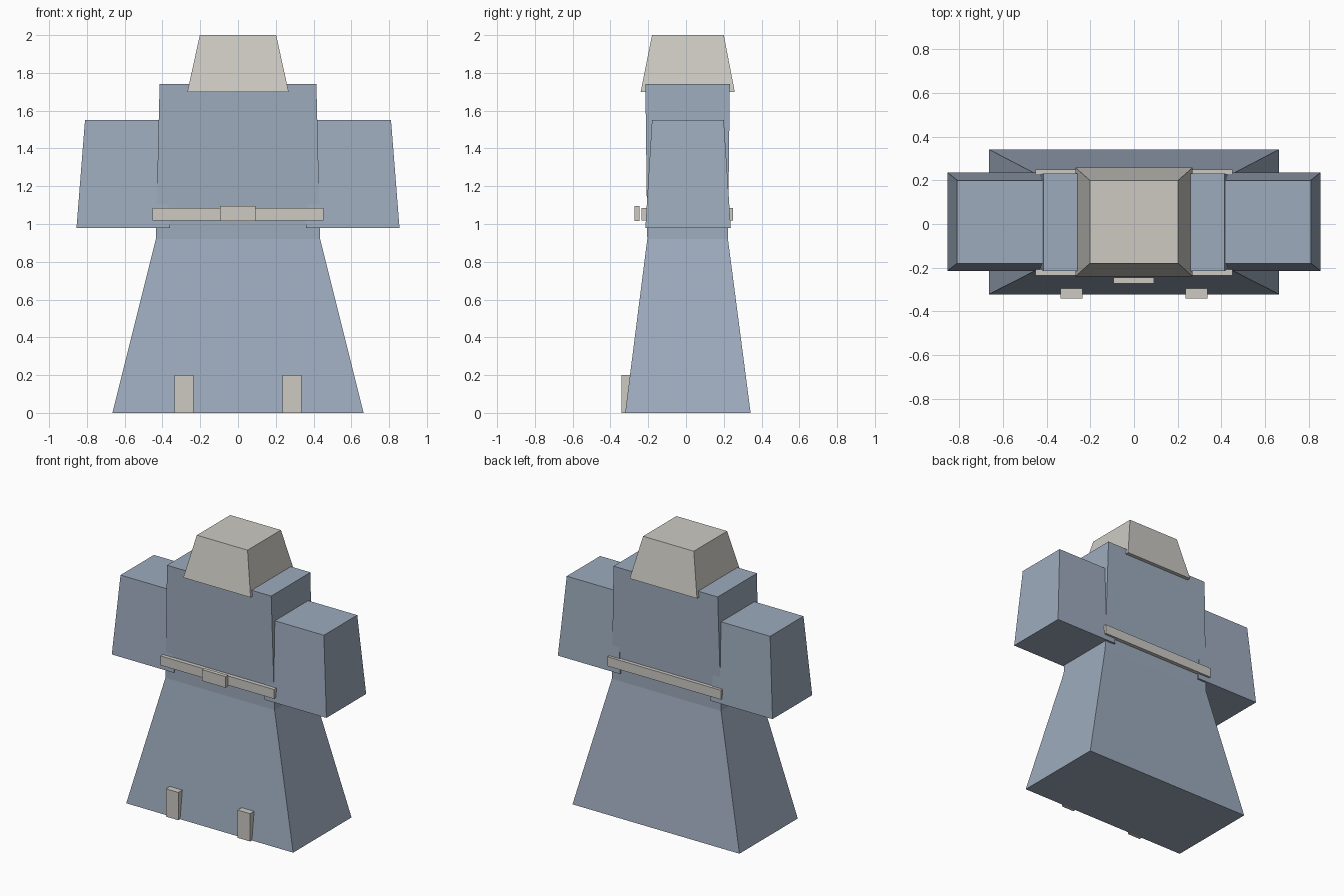
import bpy

cube = bpy.data.objects.get("Cube")
if cube:
    bpy.data.objects.remove(cube, do_unlink=True)


def material(name, rgb):
    mat = bpy.data.materials.new(name)
    mat.use_nodes = True
    color = (*rgb, 1.0)
    mat.diffuse_color = color
    mat.node_tree.nodes["Principled BSDF"].inputs["Base Color"].default_value = color
    return mat


blue = material("dusty blue", (0.34, 0.41, 0.51))
cream = material("warm pale grey", (0.61, 0.59, 0.545))


def tapered_box(name, mat, z0, z1, bottom, top=None):
    """Box between two heights; each end is a rectangle (x0, x1, y0, y1)."""
    verts = []
    for z, (x0, x1, y0, y1) in ((z0, bottom), (z1, top or bottom)):
        verts += [(x0, y0, z), (x1, y0, z), (x1, y1, z), (x0, y1, z)]
    sides = [(i, (i + 1) % 4, (i + 1) % 4 + 4, i + 4) for i in range(4)]
    mesh = bpy.data.meshes.new(name)
    mesh.from_pydata(verts, [], [(3, 2, 1, 0), (4, 5, 6, 7)] + sides)
    mesh.materials.append(mat)
    obj = bpy.data.objects.new(name, mesh)
    bpy.context.collection.objects.link(obj)
    return obj


def mirrored(rect):
    x0, x1, y0, y1 = rect
    return (-x1, -x0, y0, y1)


# Flared skirt and upright torso
waist = (-0.435, 0.435, -0.205, 0.222)
tapered_box("skirt", blue, 0, 0.92, (-0.665, 0.665, -0.322, 0.342), waist)
tapered_box("torso", blue, 0.92, 1.74, waist, (-0.415, 0.415, -0.215, 0.232))

# Head, sunk slightly into the torso
tapered_box("head", cream, 1.70, 2.0, (-0.268, 0.268, -0.24, 0.258), (-0.202, 0.202, -0.18, 0.2))

# Belt wrapping the waist, with a buckle standing just off it
tapered_box("belt", cream, 1.018, 1.085, (-0.452, 0.452, -0.236, 0.25))
tapered_box("buckle", cream, 1.015, 1.096, (-0.094, 0.092, -0.273, -0.245))

# Arms and feet on both sides
arm_low, arm_high = (0.36, 0.855, -0.215, 0.237), (0.4, 0.81, -0.18, 0.2)
foot = (0.236, 0.336, -0.342, -0.295)
for side, flip in (("left", lambda r: r), ("right", mirrored)):
    tapered_box(side + "_arm", blue, 0.98, 1.55, flip(arm_low), flip(arm_high))
    tapered_box(side + "_foot", cream, 0, 0.2, flip(foot))
